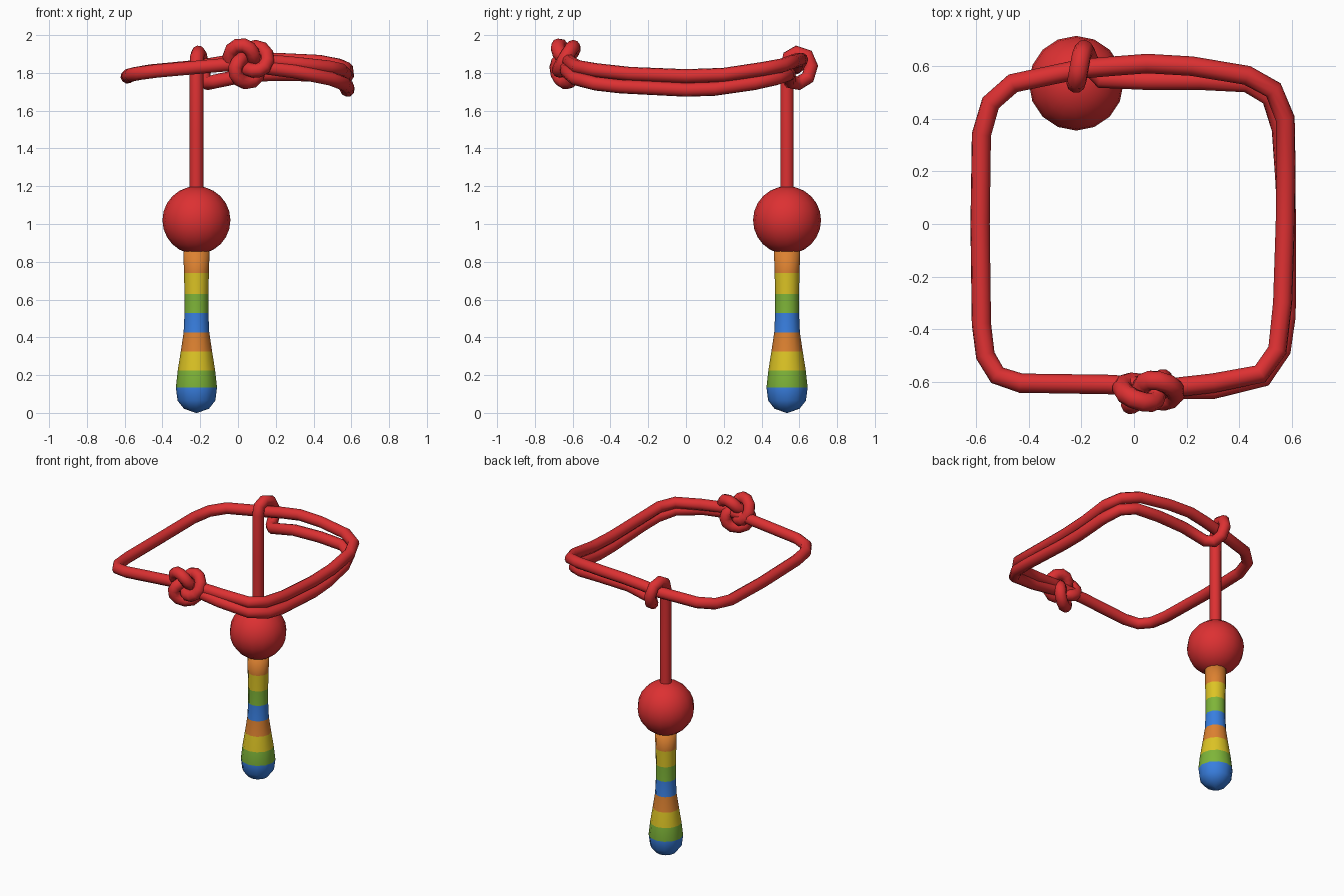
import bpy, bmesh, math
from math import sin, cos, pi

if "Cube" in bpy.data.objects:
    bpy.data.objects.remove(bpy.data.objects["Cube"])


def material(name, rgb):
    m = bpy.data.materials.new(name)
    m.diffuse_color = (*rgb, 1)
    m.use_nodes = True
    m.node_tree.nodes["Principled BSDF"].inputs["Base Color"].default_value = m.diffuse_color
    return m


red = material("red", (0.72, 0.03, 0.032))
orange = material("orange", (0.72, 0.22, 0.03))
yellow = material("yellow", (0.72, 0.55, 0.018))
green = material("green", (0.21, 0.46, 0.04))
blue = material("blue", (0.04, 0.21, 0.74))
CX, CY = -0.22, 0.535  # axis of the hanging handle


def cord(name, pts, radius=0.037, cyclic=False):
    """Round cord along a polyline, converted to a mesh."""
    cu = bpy.data.curves.new(name, 'CURVE')
    cu.dimensions = '3D'
    cu.bevel_depth = radius
    cu.bevel_resolution = 3
    cu.use_fill_caps = True
    sp = cu.splines.new('POLY')
    sp.points.add(len(pts) - 1)
    for p, co in zip(sp.points, pts):
        p.co = (*co, 1)
    sp.use_cyclic_u = cyclic
    sp.use_smooth = True
    cu.materials.append(red)
    ob = bpy.data.objects.new(name, cu)
    bpy.context.collection.objects.link(ob)
    bpy.ops.object.select_all(action='DESELECT')
    ob.select_set(True)
    bpy.context.view_layer.objects.active = ob
    bpy.ops.object.convert(target='MESH')
    return ob


# Main loop: from the knot round the left, back and right sides to the knot
cord("main_loop", [
    (0.08, -0.62, 1.855), (-0.1, -0.61, 1.84), (-0.43, -0.605, 1.81),
    (-0.52, -0.575, 1.798), (-0.565, -0.5, 1.79), (-0.58, -0.38, 1.785),
    (-0.585, 0, 1.78), (-0.58, 0.34, 1.785), (-0.545, 0.46, 1.795),
    (-0.46, 0.535, 1.81), (-0.2, 0.59, 1.835), (-0.08, 0.6, 1.855),
    (0.05, 0.61, 1.87), (0.22, 0.6, 1.87), (0.43, 0.565, 1.86),
    (0.53, 0.51, 1.84), (0.575, 0.4, 1.82), (0.578, 0.2, 1.79),
    (0.575, 0, 1.783), (0.565, -0.3, 1.795), (0.545, -0.48, 1.815),
    (0.48, -0.57, 1.83), (0.3, -0.605, 1.85), (0.08, -0.63, 1.87)])

# Hanging cord: up from the ball, hitched over the loop, then doubling it
cord("hanging_cord", [
    (CX, CY, 1.1), (CX, CY, 1.5), (CX, CY, 1.83), (CX + 0.003, 0.545, 1.885),
    (-0.21, 0.585, 1.908), (-0.2, 0.64, 1.89), (-0.19, 0.663, 1.835),
    (-0.18, 0.645, 1.775), (-0.16, 0.595, 1.745), (-0.12, 0.55, 1.755),
    (0.05, 0.545, 1.79), (0.25, 0.545, 1.795), (0.43, 0.535, 1.79),
    (0.52, 0.48, 1.772), (0.56, 0.36, 1.745), (0.575, 0.15, 1.715),
    (0.58, 0, 1.71), (0.578, -0.35, 1.728), (0.56, -0.48, 1.743),
    (0.49, -0.585, 1.77), (0.3, -0.63, 1.808), (0.1, -0.63, 1.835)])

# Knot at the front
N = 36
knot = []
for i in range(N):
    t = 2 * pi * i / N
    r = 0.036 * (2 + cos(3 * t))
    x = r * cos(2 * t + 0.4)
    knot.append((0.053 + x, -0.637 + 0.042 * sin(3 * t) + 0.1 * x,
                 1.857 + r * sin(2 * t + 0.4)))
cord("knot", knot, 0.038, True)

# Ball
bpy.ops.mesh.primitive_uv_sphere_add(segments=16, ring_count=12, radius=0.18,
                                     location=(CX, CY, 1.02))
ball = bpy.context.object
ball.name = "ball"
ball.data.materials.append(red)
bpy.ops.object.shade_smooth()

# Striped handle: lathed profile, one colour per height band
profile = [(0.0, 0.004), (0.022, 0.066), (0.065, 0.1), (0.135, 0.109),
           (0.225, 0.099), (0.325, 0.083), (0.425, 0.068), (0.53, 0.063),
           (0.63, 0.063), (0.74, 0.066), (0.88, 0.07)]
bands = [0.135, 0.225, 0.325, 0.425, 0.53, 0.63, 0.74]
SIDES = 12
bm = bmesh.new()
rings = [[bm.verts.new((r * cos(2 * pi * k / SIDES), r * sin(2 * pi * k / SIDES), z))
          for k in range(SIDES)] for z, r in profile]
for a, b in zip(rings, rings[1:]):
    for k in range(SIDES):
        j = (k + 1) % SIDES
        bm.faces.new((a[k], a[j], b[j], b[k]))
bm.faces.new(rings[0][::-1])
bm.faces.new(rings[-1])
for f in bm.faces:
    f.smooth = True
    f.material_index = sum(f.calc_center_median().z > z for z in bands) % 4
me = bpy.data.meshes.new("striped_handle")
bm.to_mesh(me)
bm.free()
for m in (blue, green, yellow, orange):
    me.materials.append(m)
handle = bpy.data.objects.new("striped_handle", me)
handle.location = (CX, CY, 0)
bpy.context.collection.objects.link(handle)
